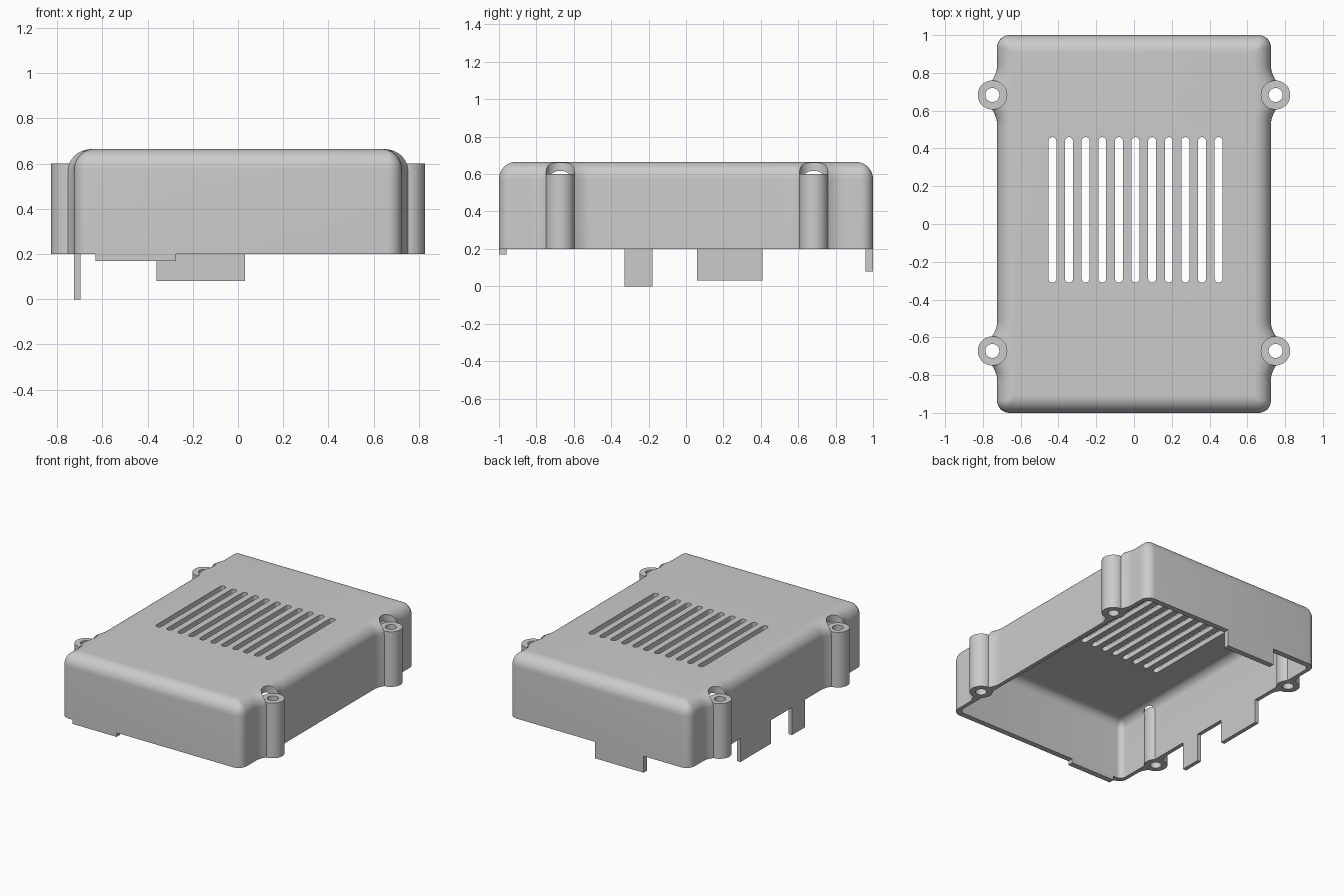
import bpy, bmesh, math
from mathutils import Matrix

if "Cube" in bpy.data.objects:
    bpy.data.objects.remove(bpy.data.objects["Cube"], do_unlink=True)

grey = bpy.data.materials.new("light grey plastic")
grey.use_nodes = True
colour = (0.6, 0.6, 0.6, 1)
grey.diffuse_color = colour
grey.node_tree.nodes["Principled BSDF"].inputs["Base Color"].default_value = colour

HX, HY, BASE, TOP = 0.725, 1.0, 0.2, 0.665
BOSS_TOP = 0.6
BOSSES = [(sx * 0.75, y) for sx in (-1, 1) for y in (-0.672, 0.683)]


def make(name, bm):
    bmesh.ops.recalc_face_normals(bm, faces=bm.faces)
    mesh = bpy.data.meshes.new(name)
    bm.to_mesh(mesh)
    bm.free()
    mesh.materials.append(grey)
    ob = bpy.data.objects.new(name, mesh)
    bpy.context.collection.objects.link(ob)
    return ob


def loft(bm, rings):
    rows = [[bm.verts.new(p) for p in ring] for ring in rings]
    n = len(rows[0])
    for a, b in zip(rows, rows[1:]):
        for i in range(n):
            j = (i + 1) % n
            bm.faces.new((a[i], a[j], b[j], b[i]))
    bm.faces.new(rows[0][::-1])
    bm.faces.new(rows[-1])


def flare(y, amount):
    """Sideways swelling of the wall next to each screw boss."""
    d = min(abs(y - by) for bx, by in BOSSES) / 0.15
    return amount * math.cos(d * math.pi / 2) ** 2 if d < 1 else 0


def outline(hx, hy, r, z, amount):
    """Rounded rectangle whose long sides swell at the bosses."""
    half = []
    for k in range(90):
        y = (hy - r) * (2 * k / 90 - 1)
        half.append((hx + flare(y, amount), y, z))
    for cx, start in ((hx - r, 0), (r - hx, 90)):
        for k in range(9):
            a = math.radians(start + k * 90 / 8)
            half.append((cx + r * math.cos(a), hy - r + r * math.sin(a), z))
    return half + [(-x, -y, z) for x, y, z in half_back(half, hy, r, hx, amount, z)]


def half_back(half, hy, r, hx, amount, z):
    """Second half, mirrored so that its flares stay beside the bosses."""
    side = [(hx + flare(-y, amount), y, z) for x, y, z in half[:90]]
    return side + half[90:]


def dome(name, hx, hy, corner, low, high, radius, amount):
    bm = bmesh.new()
    rings = [outline(hx, hy, corner, low, amount)]
    for k in range(11):
        a = k * math.pi / 20
        d = radius * (1 - math.cos(a))
        z = high - radius + radius * math.sin(a)
        rings.append(outline(hx - d, hy - d, max(corner - d, 0.012), z,
                             amount * math.cos(a)))
    loft(bm, rings)
    return make(name, bm)


def cylinders(name, radius, low, high):
    bm = bmesh.new()
    for x, y in BOSSES:
        bmesh.ops.create_cone(bm, cap_ends=True, segments=48, radius1=radius,
                              radius2=radius, depth=high - low,
                              matrix=Matrix.Translation((x, y, (low + high) / 2)))
    return make(name, bm)


def box(name, x0, x1, y0, y1, z0, z1):
    bm = bmesh.new()
    bmesh.ops.create_cube(bm, size=1)
    for v in bm.verts:
        v.co = [lo + (c + 0.5) * (hi - lo)
                for c, lo, hi in zip(v.co, (x0, y0, z0), (x1, y1, z1))]
    return make(name, bm)


def combine(target, tool, operation):
    mod = target.modifiers.new(operation, "BOOLEAN")
    mod.operation, mod.object, mod.solver = operation, tool, "EXACT"
    bpy.context.view_layer.objects.active = target
    bpy.ops.object.modifier_apply(modifier=mod.name)
    bpy.data.objects.remove(tool, do_unlink=True)


# Hollow cover with rounded top edges
cover = dome("cover", HX, HY, 0.065, BASE, TOP, 0.092, 0.055)
cavity = dome("cavity", HX - 0.028, HY - 0.04, 0.04, BASE - 0.1, TOP - 0.035, 0.06, 0)
combine(cover, cavity, "DIFFERENCE")

# Screw bosses with head recesses and through holes
combine(cover, cylinders("bosses", 0.077, BASE, BOSS_TOP), "UNION")
combine(cover, cylinders("head_recesses", 0.0765, BOSS_TOP, TOP + 0.1), "DIFFERENCE")
combine(cover, cylinders("screw_holes", 0.037, BASE - 0.1, TOP + 0.1), "DIFFERENCE")

# Row of round-ended ventilation slots
bm = bmesh.new()
SLOT_R, Y0, Y1 = 0.021, -0.31, 0.46
for i in range(11):
    cx = 0.008 + (i - 5) * 0.088
    ring = []
    for cy, start in ((Y1 - SLOT_R, 0), (Y0 + SLOT_R, 180)):
        for k in range(11):
            a = math.radians(start + k * 18)
            ring.append((cx + SLOT_R * math.cos(a), cy + SLOT_R * math.sin(a)))
    loft(bm, [[(x, y, z) for x, y in ring] for z in (TOP - 0.08, TOP + 0.05)])
combine(cover, make("slots", bm), "DIFFERENCE")

bpy.ops.object.select_all(action="DESELECT")
cover.select_set(True)
bpy.context.view_layer.objects.active = cover
bpy.ops.object.shade_smooth_by_angle(angle=math.radians(30))

# Tabs hanging below the rim
box("front_lip", -0.63, -0.275, -HY, -0.96, 0.17, BASE)
box("back_tab", -0.36, 0.03, 0.96, HY, 0.08, BASE)
box("side_tab_narrow", -HX, -0.697, -0.33, -0.18, 0, BASE)
box("side_tab_wide", -HX, -0.697, 0.06, 0.41, 0.03, BASE)
